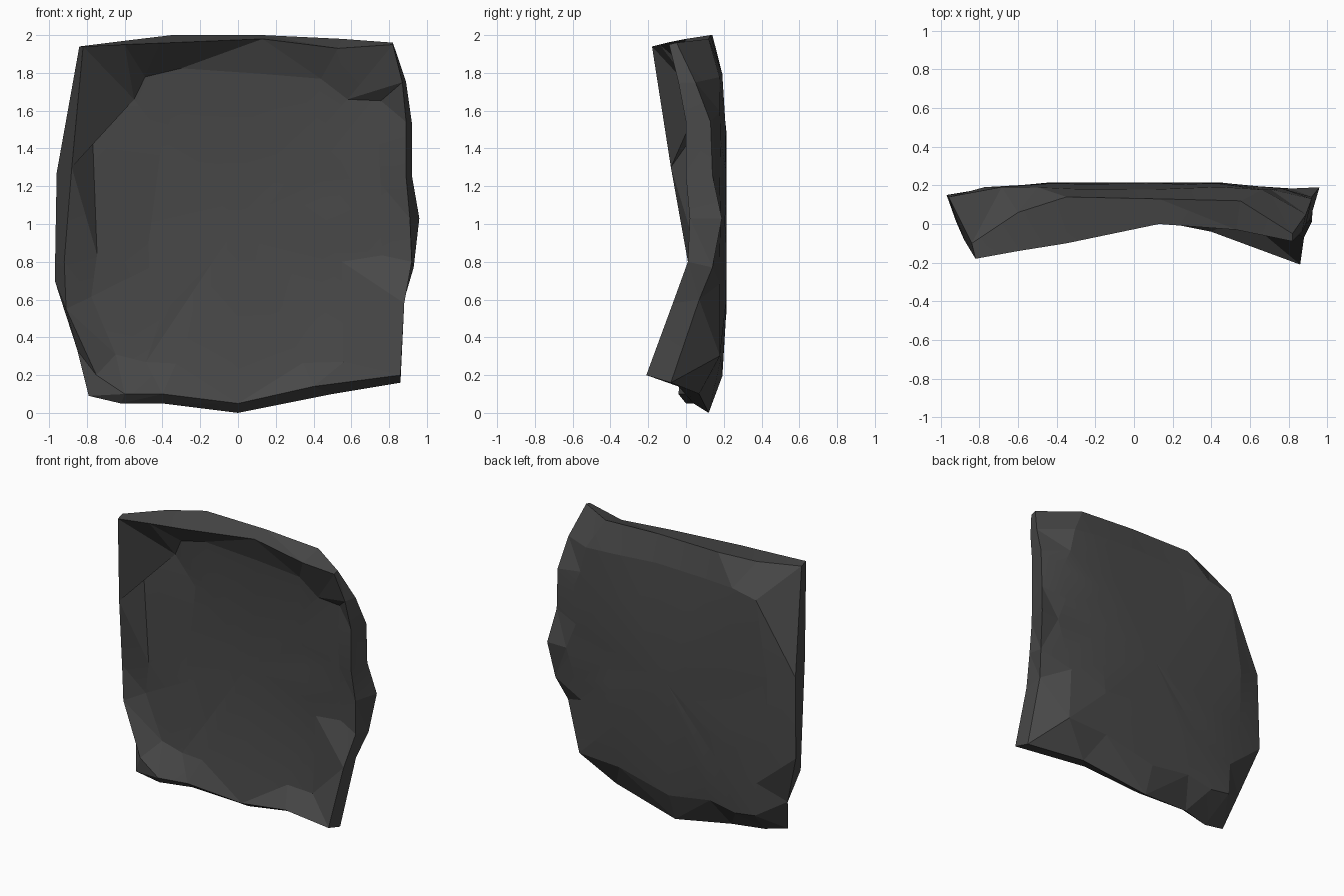
import bpy
import bmesh
import random
from mathutils import Vector

random.seed(4)

default_cube = bpy.data.objects.get("Cube")
if default_cube:
    bpy.data.objects.remove(default_cube, do_unlink=True)


def make_material(name, colour):
    material = bpy.data.materials.new(name)
    material.use_nodes = True
    material.diffuse_color = colour
    material.node_tree.nodes["Principled BSDF"].inputs["Base Color"].default_value = colour
    return material


# Front lip of the slab, clockwise from the upper corner on its right
front_rim = [
    (-.82, -.18, 1.94), (-.6, -.14, 1.95), (-.35, -.1, 1.96), (.13, 0, 1.98),
    (.53, -.03, 1.93), (.82, -.09, 1.95), (.87, -.04, 1.75), (.89, 0, 1.54),
    (.89, 0, 1.25), (.91, .02, 1.03), (.92, .01, .8), (.88, -.07, .58),
    (.86, -.21, .2), (.4, -.04, .14), (0, .04, .05), (-.4, 0, .1),
    (-.6, -.04, .1), (-.75, -.03, .2), (-.91, .01, .55), (-.92, .01, .8),
    (-.88, -.08, 1.3),
]

# Matching outer edge behind the lip
back_rim = [
    (-.84, -.1, 1.94), (-.6, .06, 1.97), (-.35, .14, 2), (.13, .13, 2),
    (.55, .12, 1.98), (.82, -.05, 1.96), (.89, .05, 1.75), (.92, .13, 1.54),
    (.92, .14, 1.26), (.96, .19, 1.03), (.93, .14, .77), (.88, .07, .6),
    (.86, -.08, .16), (.5, .07, .1), (0, .12, 0), (-.4, .06, .05),
    (-.62, 0, .05), (-.79, -.02, .09), (-.85, .07, .33), (-.97, .15, .7),
    (-.96, .14, 1.27),
]

# Places where the dished front folds in further from the lip
front_folds = {
    0: (-.55, .08, 1.66), 5: (.58, .07, 1.66), 11: (.55, .09, .8),
    12: (.56, .04, .27), 20: (-.77, .04, 1.47),
}
middle = Vector((0, 0, 1))


def inset_ring(rim, scale, depth, wobble, folds):
    """Shrink a rim towards the middle and set it at one depth, slightly uneven."""
    ring = []
    for index, point in enumerate(rim):
        amount = scale + random.uniform(-wobble, wobble)
        offset = (Vector(point) - middle) * amount
        level = depth + random.uniform(-wobble, wobble) / 4
        ring.append(folds.get(index, (offset.x, level, offset.z + middle.z)))
    return ring


def build_slab(name, rings, front_depth, back_depth, material):
    """Bridge the rings from front to back and close both sides."""
    mesh = bpy.data.meshes.new(name)
    bm = bmesh.new()
    loops = [[bm.verts.new(point) for point in ring] for ring in rings]
    count = len(loops[0])
    for near, far in zip(loops, loops[1:]):
        for i in range(count):
            j = (i + 1) % count
            bm.faces.new((near[i], near[j], far[j], far[i]))
    for loop, depth in ((loops[0], front_depth), (loops[-1], back_depth)):
        hub = bm.verts.new((0, depth, middle.z))
        for i in range(count):
            bm.faces.new((hub, loop[i], loop[(i + 1) % count]))
    bmesh.ops.triangulate(bm, faces=bm.faces[:], quad_method='SHORT_EDGE')
    bmesh.ops.recalc_face_normals(bm, faces=bm.faces[:])
    bm.to_mesh(mesh)
    bm.free()
    mesh.materials.append(material)
    slab = bpy.data.objects.new(name, mesh)
    bpy.context.collection.objects.link(slab)
    return slab


# Dished front, rough rim and gently bulging back
dark_grey = make_material("dark grey", (.065, .065, .065, 1))
rings = [
    inset_ring(front_rim, .5, .1, .02, {}),
    inset_ring(front_rim, .84, .065, .03, front_folds),
    front_rim,
    back_rim,
    inset_ring(back_rim, .82, .185, .03, {}),
    inset_ring(back_rim, .5, .21, .02, {}),
]
slab = build_slab("curved_slab", rings, .11, .215, dark_grey)

# Soften only the faintest creases so the facets stay visible
bpy.context.view_layer.objects.active = slab
slab.select_set(True)
bpy.ops.object.shade_smooth_by_angle(angle=.12)
